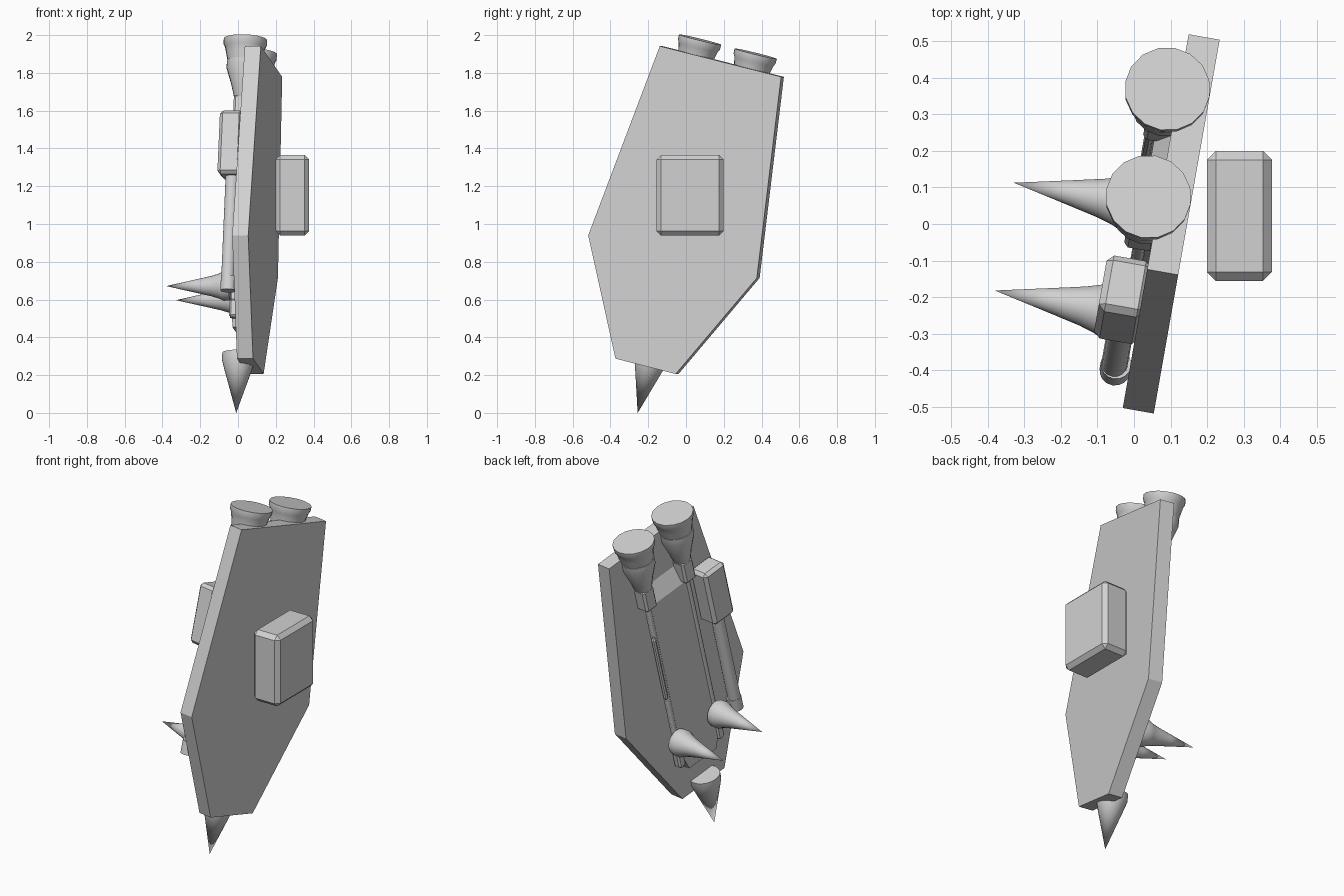
import bpy, bmesh, math
from mathutils import Matrix

cube = bpy.data.objects.get("Cube")
if cube:
    bpy.data.objects.remove(cube, do_unlink=True)

grey = bpy.data.materials.new("light_grey")
grey.use_nodes = True
COLOUR = (0.64, 0.64, 0.64, 1)
grey.diffuse_color = COLOUR
grey.node_tree.nodes["Principled BSDF"].inputs["Base Color"].default_value = COLOUR

# Pack frame: x = outward from the plate, y = across it, z = along the rods
PACK = (Matrix.Rotation(math.radians(-10), 4, 'Z')
        @ Matrix.Rotation(math.radians(-14), 4, 'X')
        @ Matrix.Translation((0, -0.246, 0)))


def finish(bm, name, frame=PACK, smooth=True):
    bmesh.ops.recalc_face_normals(bm, faces=bm.faces)
    for f in bm.faces:
        f.smooth = smooth
    for e in bm.edges:
        e.smooth = e.calc_face_angle(0) < math.radians(30)
    mesh = bpy.data.meshes.new(name)
    bm.to_mesh(mesh)
    bm.free()
    mesh.materials.append(grey)
    obj = bpy.data.objects.new(name, mesh)
    obj.matrix_world = frame
    bpy.context.collection.objects.link(obj)
    return obj


def lathe(name, profile, place, sides=16):
    """Turn (radius, height) points round the z axis, then move by place."""
    bm = bmesh.new()
    rings = []
    for r, h in profile:
        if r == 0:
            rings.append([bm.verts.new((0, 0, h))] * sides)
        else:
            rings.append([bm.verts.new((r * math.cos(a), r * math.sin(a), h))
                          for a in (math.tau * i / sides for i in range(sides))])
    for low, high in zip(rings, rings[1:]):
        for i in range(sides):
            j = (i + 1) % sides
            bm.faces.new(dict.fromkeys((low[i], low[j], high[j], high[i])))
    for ring in (rings[0], rings[-1]):
        if ring[0] is not ring[1]:
            bm.faces.new(ring)
    bm.transform(place)
    return finish(bm, name)


def slab(name, half_outline, near, far, chamfer=0):
    """Extrude an outline, mirrored across y, from x = near to x = far."""
    outline = half_outline + [(-y, z) for y, z in reversed(half_outline)]
    bm = bmesh.new()
    face = bm.faces.new([bm.verts.new((far, y, z)) for y, z in outline])
    new = bmesh.ops.extrude_face_region(bm, geom=[face])["geom"]
    top = [v for v in new if isinstance(v, bmesh.types.BMVert)]
    bmesh.ops.translate(bm, verts=top, vec=(near - far, 0, 0))
    if chamfer:
        # Slope the upper end
        for v in top:
            if v.co.z > 1:
                v.co.z -= chamfer
    return finish(bm, name, smooth=False)


def box(name, centre, size, chamfer, frame=PACK):
    bm = bmesh.new()
    bmesh.ops.create_cube(bm, size=1)
    bmesh.ops.scale(bm, vec=size, verts=bm.verts)
    bmesh.ops.bevel(bm, geom=bm.edges[:], offset=chamfer, segments=1, affect='EDGES')
    bmesh.ops.translate(bm, vec=centre, verts=bm.verts)
    return finish(bm, name, frame, smooth=False)


def at(x, y, z=0):
    return Matrix.Translation((x, y, z))


# Six-sided back plate and the raised panel on its inner face
slab("plate", [(0.167, 0.193), (0.467, 0.791), (0.336, 1.856)], 0.057, 0.143)
slab("inner_panel", [(0.11, 0.38), (0.14, 0.48), (0.14, 1.6)], 0.014, 0.06, 0.11)

# Two mirrored rods, each with a nozzle, a clamp and a side spike
for side, y in (("left", 0.154), ("right", -0.154)):
    lathe("nozzle_" + side, [(0.09, 1.815), (0.1, 1.86), (0.108, 1.895), (0.116, 1.91),
                             (0.117, 1.937)], at(0.026, y))
    lathe("neck_" + side, [(0.036, 1.5), (0.036, 1.6), (0.05, 1.63), (0.065, 1.69),
                           (0.095, 1.78), (0.095, 1.82)], at(0.026, y))
    box("clamp_" + side, (0.025, y, 1.56), (0.085, 0.085, 0.14), 0.012)
    lathe("rod_" + side, [(0.018, 0.42), (0.018, 1.52)], at(0.025, y), 12)
    box("rod_foot_" + side, (0.03, y, 0.47), (0.05, 0.05, 0.1), 0.01)
    lathe("side_spike_" + side, [(0.076, -0.005), (0.078, 0.035), (0.066, 0.06), (0.054, 0.1),
                                 (0.036, 0.18), (0, 0.343)],
          at(0, y, 0.592) @ Matrix.Rotation(math.radians(-90), 4, 'Y'), 20)

# Spike under the plate
lathe("bottom_spike", [(0, -0.062), (0.078, 0.19), (0.088, 0.225), (0.088, 0.262)],
      at(0.035, 0), 20)

# Tube with its housing beside one rod, and a short bar beside the other
box("tube_housing", (0.006, -0.3, 1.325), (0.125, 0.16, 0.345), 0.018)
lathe("tube", [(0.036, 0.54), (0.036, 1.2)], at(0.014, -0.302))
lathe("tube_collar", [(0.042, 0.53), (0.042, 0.605)], at(0.018, -0.302))
lathe("short_bar", [(0, 0.89), (0.014, 0.91), (0.014, 1.3), (0, 1.32)], at(0.0, 0.18), 8)

# Upright chamfered block on the outer side
box("outer_block", (0.288, 0.022, 1.152), (0.177, 0.355, 0.428), 0.024, Matrix.Identity(4))
